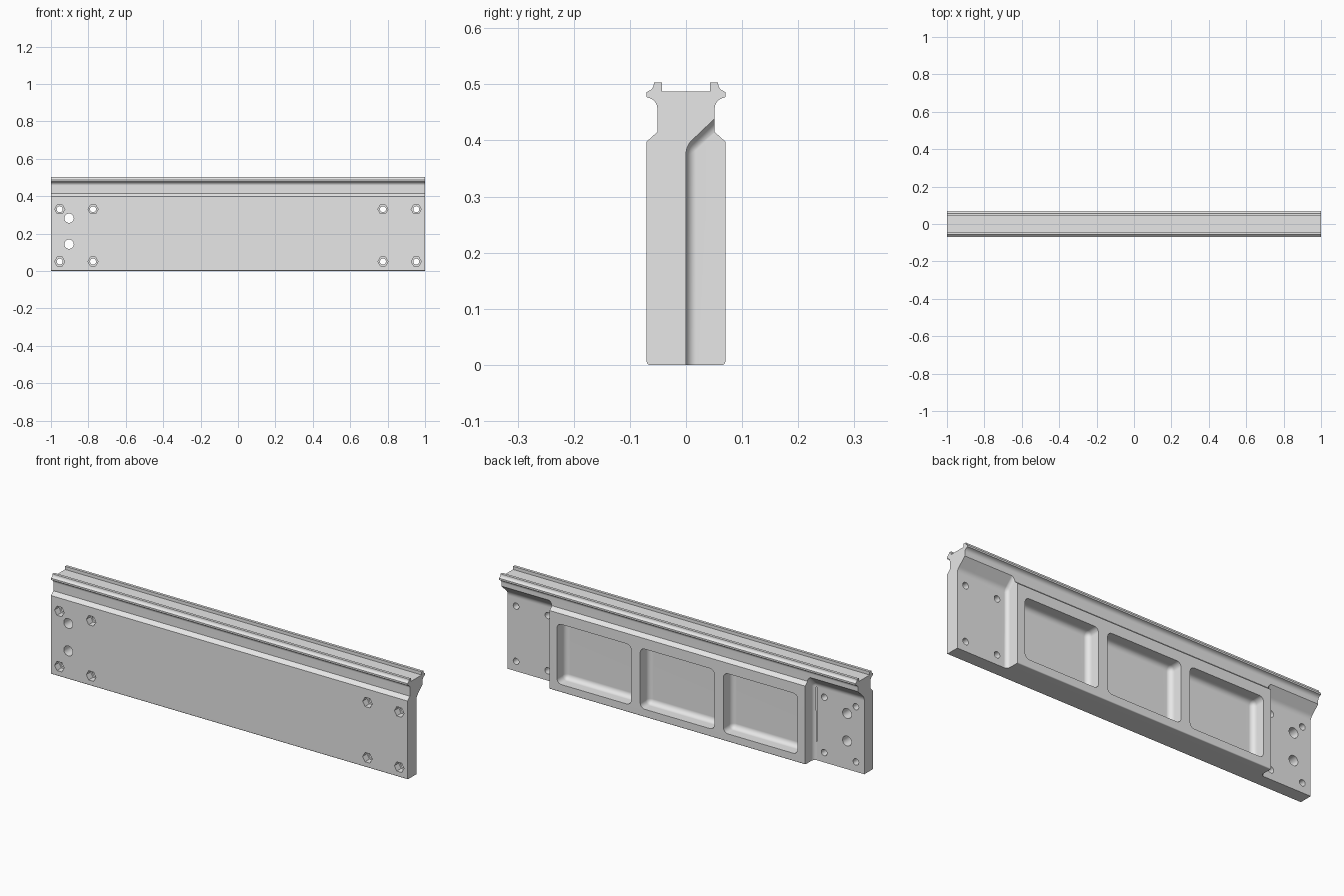
import bpy
import bmesh
from math import pi, radians, sin, cos
from mathutils import Matrix

if "Cube" in bpy.data.objects:
    bpy.data.objects.remove(bpy.data.objects["Cube"], do_unlink=True)

grey = bpy.data.materials.new("plain_grey")
grey.use_nodes = True
grey.diffuse_color = (0.8, 0.8, 0.8, 1)
grey.node_tree.nodes["Principled BSDF"].inputs["Base Color"].default_value = grey.diffuse_color


def make_object(name, bm):
    bmesh.ops.recalc_face_normals(bm, faces=bm.faces)
    mesh = bpy.data.meshes.new(name)
    bm.to_mesh(mesh)
    bm.free()
    mesh.materials.append(grey)
    obj = bpy.data.objects.new(name, mesh)
    bpy.context.collection.objects.link(obj)
    return obj


def prism(name, outline, x0, x1, rounding=0):
    """Extrude a (y, z) outline along x, optionally rounding every edge."""
    bm = bmesh.new()
    face = bm.faces.new([bm.verts.new((x0, y, z)) for y, z in outline])
    moved = bmesh.ops.extrude_face_region(bm, geom=[face])["geom"]
    verts = [v for v in moved if isinstance(v, bmesh.types.BMVert)]
    bmesh.ops.translate(bm, verts=verts, vec=(x1 - x0, 0, 0))
    bmesh.ops.recalc_face_normals(bm, faces=bm.faces)
    if rounding:
        bmesh.ops.bevel(bm, geom=bm.edges[:], offset=rounding, segments=5,
                        profile=0.5, affect='EDGES')
    return make_object(name, bm)


def drill(name, x, z, radius, y0, y1, sides=32):
    """Cylinder along y, used for round and six-sided holes."""
    bm = bmesh.new()
    place = Matrix.Translation((x, (y0 + y1) / 2, z)) @ Matrix.Rotation(pi / 2, 4, 'X')
    bmesh.ops.create_cone(bm, cap_ends=True, segments=sides, radius1=radius,
                          radius2=radius, depth=y1 - y0, matrix=place)
    if sides == 6:
        bmesh.ops.rotate(bm, verts=bm.verts, cent=(x, 0, z),
                         matrix=Matrix.Rotation(radians(30), 3, 'Y'))
    return make_object(name, bm)


def cut(target, cutter):
    cutter.hide_render = True
    mod = target.modifiers.new("cut", 'BOOLEAN')
    mod.operation = 'DIFFERENCE'
    mod.solver = 'EXACT'
    mod.object = cutter
    bpy.context.view_layer.objects.active = target
    bpy.ops.object.modifier_apply(modifier=mod.name)
    bpy.data.objects.remove(cutter, do_unlink=True)


def arc(cy, cz, r, start, end, steps=4):
    angles = [radians(start + (end - start) * i / steps) for i in range(steps + 1)]
    return [(cy + r * cos(a), cz + r * sin(a)) for a in angles]


# Plate with neck and twin-lipped rail, drawn as one half and mirrored
half = arc(0.065, 0.005, 0.005, -90, 0)
half += [(0.07, 0.398), (0.051, 0.415), (0.051, 0.457)]
half += arc(0.070, 0.457, 0.019, 165, 105)
half += [(0.07, 0.477), (0.07, 0.486)]
half += arc(0.07, 0.5, 0.0125, 255, 195, 3)
half += [(0.057, 0.503), (0.043, 0.503), (0.043, 0.487)]
outline = half + [(-y, z) for y, z in reversed(half)]
rail_plate = prism("rail_plate", outline, -1, 1)

# Stepped recess at the back of each end, with a sloping ceiling
step = [(0, -0.1), (0.2, -0.1), (0.2, 0.58), (0, 0.39)]
for side in (-1, 1):
    x0, x1 = sorted((side * 0.717, side * 1.2))
    cut(rail_plate, prism("end_step", step, x0, x1, 0.018))

# Three rounded pockets in the back
pocket = [(0, 0.04), (0.15, 0.04), (0.15, 0.345), (0, 0.345)]
for x in (-0.467, 0, 0.467):
    cut(rail_plate, prism("pocket", pocket, x - 0.208, x + 0.208, 0.025))

# Bolt holes with six-sided nut seats in the front
for side in (-1, 1):
    for x in (0.775, 0.953):
        for z in (0.05, 0.33):
            cut(rail_plate, drill("nut_seat", side * x, z, 0.027, -0.2, -0.035, 6))
            cut(rail_plate, drill("bolt_hole", side * x, z, 0.016, -0.2, 0.2))

# Two larger plain holes at one end
for z in (0.143, 0.282):
    cut(rail_plate, drill("pin_hole", -0.903, z, 0.025, -0.2, 0.2))

# Smooth rounded areas, crisp edges
bpy.ops.object.select_all(action='DESELECT')
rail_plate.select_set(True)
bpy.context.view_layer.objects.active = rail_plate
bpy.ops.object.shade_smooth_by_angle(angle=radians(30))
weighted = rail_plate.modifiers.new("even_normals", 'WEIGHTED_NORMAL')
weighted.keep_sharp = True
